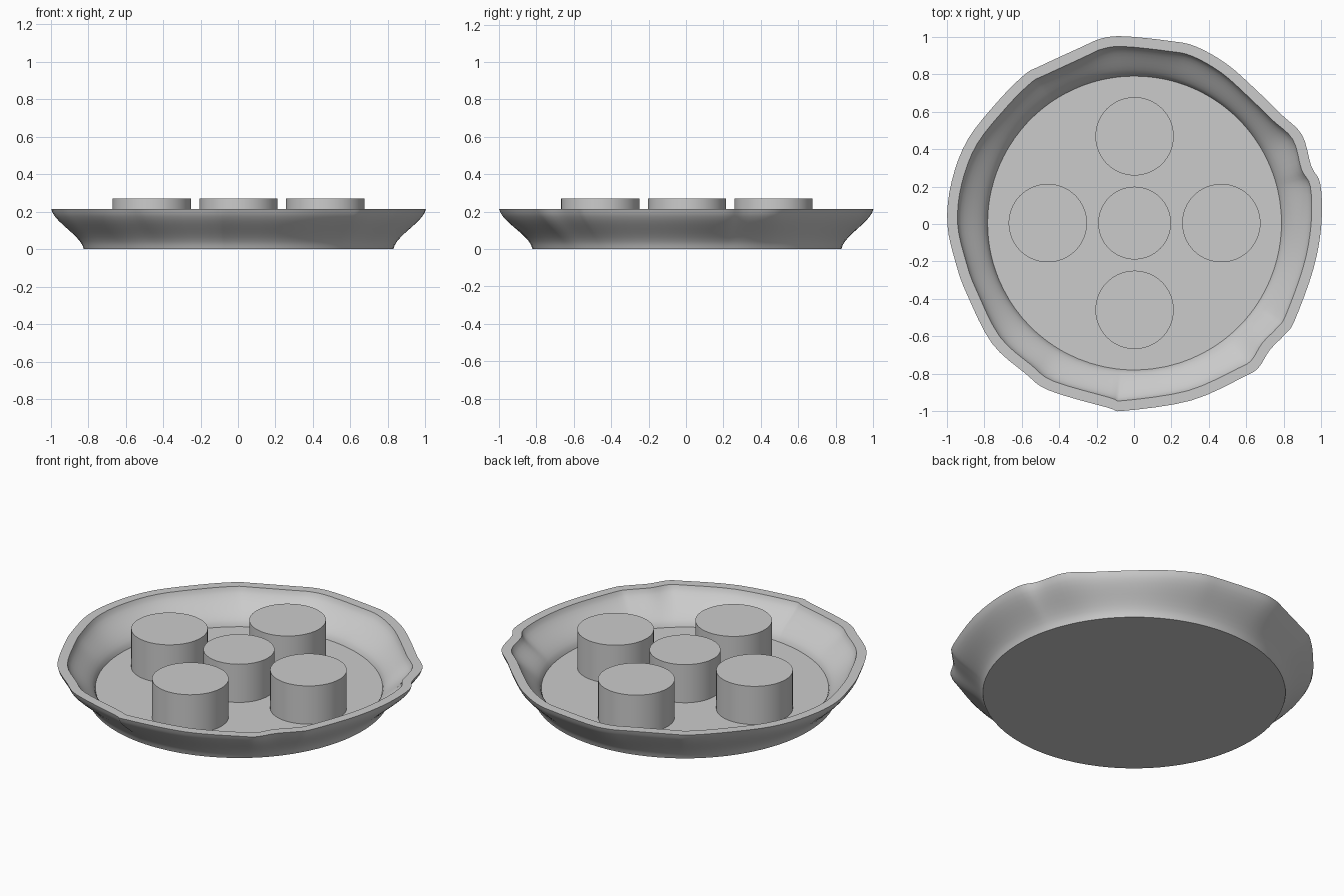
import bpy
import bmesh
from math import radians, sin, cos
from mathutils import Vector

cube = bpy.data.objects.get("Cube")
if cube:
    bpy.data.objects.remove(cube, do_unlink=True)

# Single grey clay colour
clay = bpy.data.materials.new("clay grey")
clay.use_nodes = True
clay.diffuse_color = (0.6, 0.6, 0.6, 1)
clay.node_tree.nodes["Principled BSDF"].inputs["Base Color"].default_value = (0.6, 0.6, 0.6, 1)

CENTRE = Vector((0.003, 0.005))
RIM_Z, FLOOR_Z, TOP_Z = 0.215, 0.04, 0.27
BASE_R, FLOOR_R, LIP = 0.826, 0.784, 0.055

# Hand-shaped rim outline: angle in degrees, radius
RIM = [(0, 1.0), (12, 1.017), (18, 0.995), (28, 1.015), (37, 0.978), (48, 0.968),
       (60, 0.987), (71, 1.003), (79, 0.995), (93, 1.003), (100, 1.005), (107, 0.984),
       (121, 0.981), (126, 0.988), (137, 0.978), (153, 0.995), (167, 0.999), (180, 0.996),
       (193, 0.973), (203, 0.967), (220, 0.99), (234, 0.986), (243, 0.997), (262, 0.99),
       (267, 0.998), (288, 0.99), (306, 1.005), (311, 1.014), (317, 0.989), (324, 0.998),
       (329, 1.0), (346, 0.987)]


def smooth_loop(points, steps):
    """Closed curve running through all the points."""
    n, out = len(points), []
    for i in range(n):
        a, b, c, d = (points[(i + k) % n] for k in (-1, 0, 1, 2))
        for s in range(steps):
            t = s / steps
            out.append(0.5 * (2 * b + (c - a) * t + (2 * a - 5 * b + 4 * c - d) * t ** 2
                              + (3 * b - a - 3 * c + d) * t ** 3))
    return out


def finish(name, bm):
    bmesh.ops.recalc_face_normals(bm, faces=bm.faces)
    mesh = bpy.data.meshes.new(name)
    bm.to_mesh(mesh)
    bm.free()
    mesh.materials.append(clay)
    obj = bpy.data.objects.new(name, mesh)
    bpy.context.collection.objects.link(obj)
    bpy.ops.object.select_all(action="DESELECT")
    bpy.context.view_layer.objects.active = obj
    obj.select_set(True)
    bpy.ops.object.shade_smooth_by_angle(angle=radians(35))


# Dish: round base flaring in an S-curve to the uneven rim
outline = smooth_loop([Vector((cos(radians(a)), sin(radians(a)))) * r for a, r in RIM], 4)
bm = bmesh.new()


def wall(round_r, low_z, inset):
    """Rings blending from a circle at low_z to the rim outline."""
    rings = []
    for k in range(11):
        t = k / 10
        flare = t * t * (3 - 2 * t) * 0.8 + t * 0.2
        ring = []
        for p in outline:
            way = p.normalized()
            xy = (CENTRE + way * round_r).lerp(p - way * inset, flare)
            ring.append(bm.verts.new((xy.x, xy.y, low_z + (RIM_Z - low_z) * t)))
        rings.append(ring)
    return rings


rings = wall(BASE_R, 0, 0) + wall(FLOOR_R, FLOOR_Z, LIP)[::-1]
for low, high in zip(rings, rings[1:]):
    for i in range(len(low)):
        bm.faces.new((low[i - 1], low[i], high[i], high[i - 1]))
bm.faces.new(rings[0])
bm.faces.new(rings[-1])
finish("dish", bm)


# Pegs: one in the middle, four around it
def peg(name, x, y, radius):
    bm = bmesh.new()
    bottom = FLOOR_Z - 0.01
    bmesh.ops.create_cone(bm, cap_ends=True, segments=64, radius1=radius, radius2=radius,
                          depth=TOP_Z - bottom)
    bmesh.ops.translate(bm, verts=bm.verts,
                        vec=(CENTRE.x + x, CENTRE.y + y, (TOP_Z + bottom) / 2))
    finish(name, bm)


RING = 0.463
peg("centre_peg", 0, 0, 0.194)
for name, x, y in (("left", 1, 0), ("right", -1, 0), ("back", 0, 1), ("front", 0, -1)):
    peg(name + "_peg", x * RING, y * RING, 0.209)
